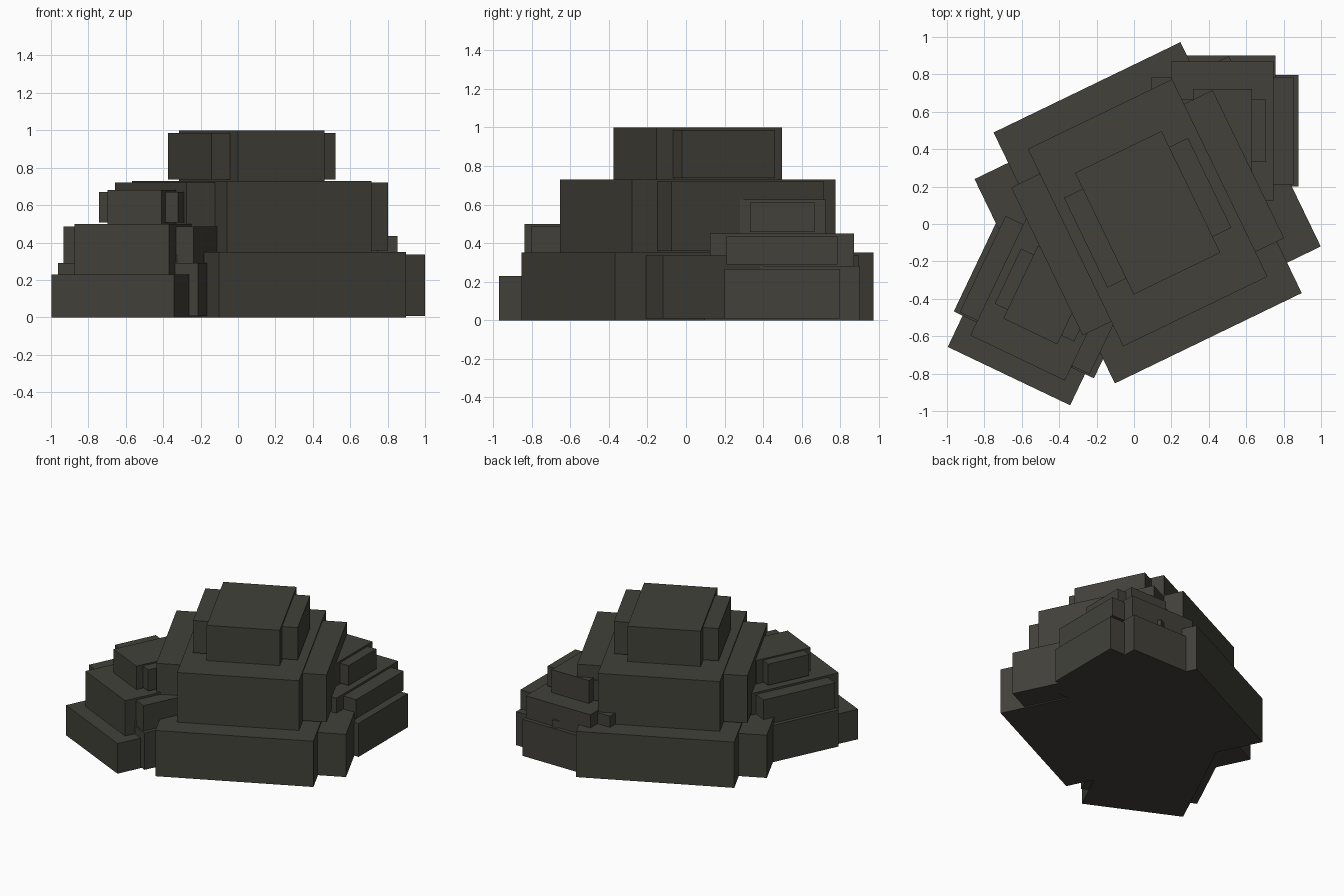
import bpy
from math import radians

if "Cube" in bpy.data.objects:
    bpy.data.objects.remove(bpy.data.objects["Cube"])

stone = bpy.data.materials.new("dark stone")
stone.diffuse_color = (0.054, 0.053, 0.042, 1)
stone.use_nodes = True
stone.node_tree.nodes["Principled BSDF"].inputs["Base Color"].default_value = stone.diffuse_color


def slab(name, centre, angle, size, z0, z1):
    """Box of the given footprint, turned about z, from height z0 to z1."""
    bpy.ops.mesh.primitive_cube_add(
        size=1, location=(*centre, (z0 + z1) / 2), rotation=(0, 0, radians(angle)))
    ob = bpy.context.object
    ob.name = name
    ob.scale = (*size, z1 - z0)
    bpy.ops.object.transform_apply(location=False, rotation=False, scale=True)
    ob.data.materials.append(stone)


# Each rock is three tiers; each tier is a long slab crossed by a wide slab:
# (long size, wide size, bottom, long top, wide top)
rocks = {
    "main_rock": ((0.073, 0.06), 25.8, [
        ((1.11, 1.49), (1.51, 1.13), 0.0, 0.35, 0.335),
        ((0.857, 1.172), (1.196, 0.878), 0.35, 0.73, 0.72),
        ((0.514, 0.722), (0.736, 0.533), 0.73, 1.0, 0.985)]),
    "left_rock": ((-0.462, -0.38), -25.5, [
        ((0.725, 0.96), (0.83, 0.59), 0.0, 0.23, 0.29),
        ((0.56, 0.745), (0.77, 0.57), 0.23, 0.50, 0.485),
        ((0.32, 0.43), (0.47, 0.326), 0.50, 0.68, 0.67)]),
    "back_rock": ((0.473, 0.498), 0, [
        ((0.565, 0.805), (0.815, 0.595), 0.0, 0.28, 0.265),
        ((0.545, 0.745), (0.76, 0.575), 0.28, 0.45, 0.435),
        ((0.315, 0.45), (0.465, 0.335), 0.45, 0.625, 0.61)]),
}

for rock, (centre, angle, tiers) in rocks.items():
    for i, (long, wide, z0, top_long, top_wide) in enumerate(tiers, 1):
        slab(f"{rock}_tier_{i}_long", centre, angle, long, z0, top_long)
        slab(f"{rock}_tier_{i}_wide", centre, angle, wide, z0 + 0.008, top_wide)
